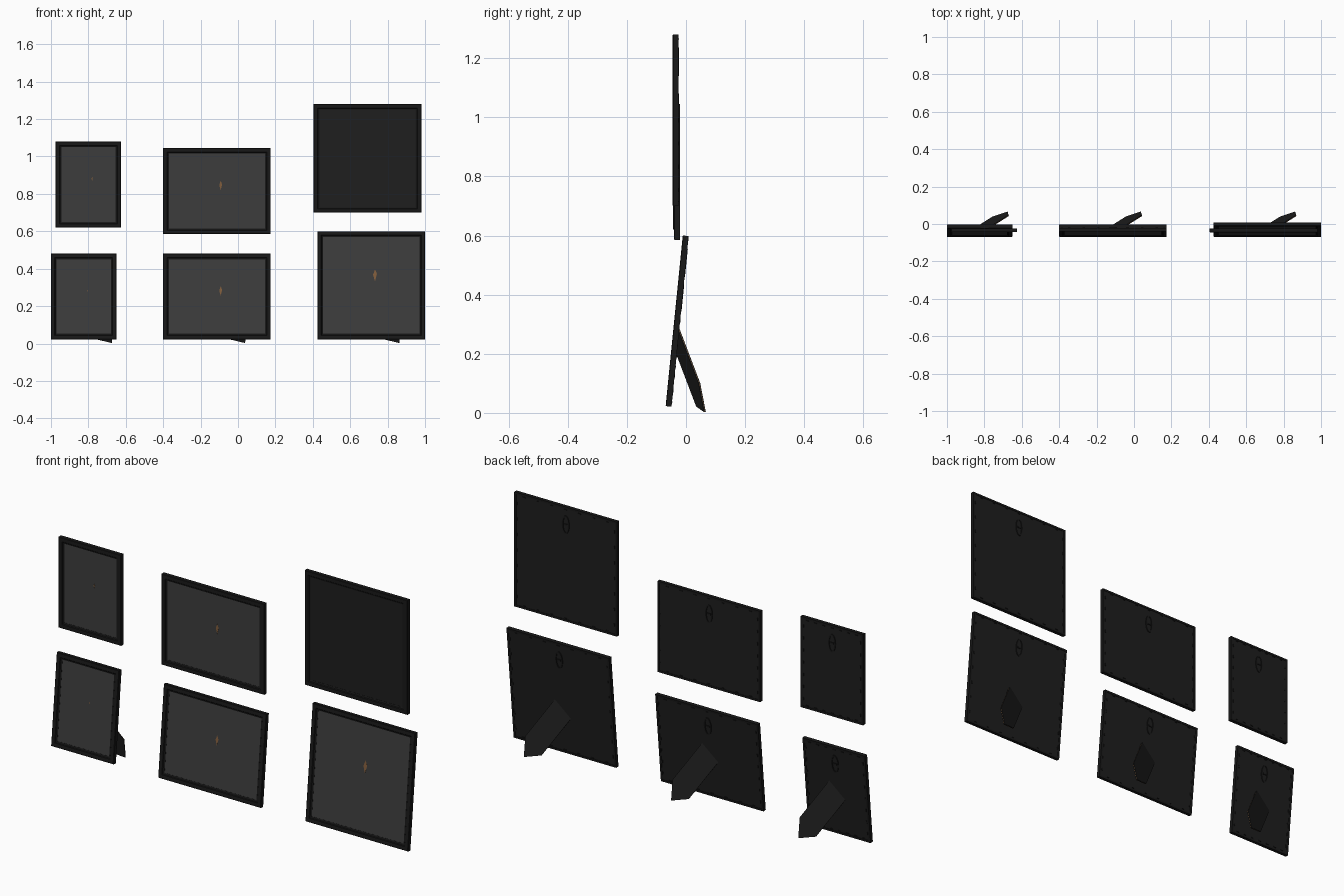
import bpy, bmesh, math
from mathutils import Matrix, Vector

if "Cube" in bpy.data.objects:
    bpy.data.objects.remove(bpy.data.objects["Cube"])


def mat(name, rgb):
    m = bpy.data.materials.new(name)
    m.diffuse_color = (*rgb, 1)
    m.use_nodes = True
    m.node_tree.nodes["Principled BSDF"].inputs["Base Color"].default_value = m.diffuse_color
    return m


BLACK = mat("frame black", (0.0095, 0.0095, 0.0095))
BOARD = mat("backing charcoal", (0.013, 0.013, 0.013))
GREY = mat("pane grey", (0.046, 0.046, 0.046))
BROWN = mat("cardboard brown", (0.22, 0.11, 0.045))


def finish(name, bm, material, matrix):
    bmesh.ops.recalc_face_normals(bm, faces=bm.faces)
    me = bpy.data.meshes.new(name)
    bm.to_mesh(me)
    bm.free()
    me.materials.append(material)
    ob = bpy.data.objects.new(name, me)
    bpy.context.collection.objects.link(ob)
    ob.matrix_world = matrix
    return ob


def add_box(bm, centre, size):
    bmesh.ops.create_cube(bm, size=1, matrix=Matrix.Translation(centre) @ Matrix.Diagonal((*size, 1)))


def add_prism(bm, points, offset):
    """Solid between a polygon and its copy moved by offset."""
    a = [bm.verts.new(p) for p in points]
    b = [bm.verts.new(Vector(p) + offset) for p in points]
    bm.faces.new(a)
    bm.faces.new(b[::-1])
    n = len(a)
    for i in range(n):
        bm.faces.new((a[i], a[(i + 1) % n], b[(i + 1) % n], b[i]))


# moulding section: (inset from outer edge, depth)
PROFILE = [(0, .010), (0, -.008), (.002, -.010), (.020, -.010), (.023, -.006),
           (.030, -.004), (.030, .005), (.010, .005), (.010, .010)]


def moulding(w, h):
    bm = bmesh.new()
    rings = []
    for inset, y in PROFILE:
        a, b = w / 2 - inset, h / 2 - inset
        rings.append([bm.verts.new((sx * a, y, sz * b))
                      for sx, sz in ((-1, -1), (1, -1), (1, 1), (-1, 1))])
    for k, r in enumerate(rings):
        s = rings[(k + 1) % len(rings)]
        for i in range(4):
            j = (i + 1) % 4
            bm.faces.new((r[i], r[j], s[j], s[i]))
    return bm


def hanger(h):
    """Flat oval hanging ring on the back."""
    bm = bmesh.new()
    n, zc = 20, h / 2 - .09
    rings = []
    for k, y in ((1, .007), (1, .0115), (.65, .0115), (.65, .007)):
        rings.append([bm.verts.new((.021 * k * math.cos(t), y, zc + (.046 - .021 * (1 - k)) * math.sin(t)))
                      for t in [2 * math.pi * i / n for i in range(n)]])
    for k in range(4):
        r, s = rings[k], rings[(k + 1) % 4]
        for i in range(n):
            j = (i + 1) % n
            bm.faces.new((r[i], r[j], s[j], s[i]))
    add_box(bm, (0, .009, zc), (.022, .005, .008))
    return bm


def tabs(w, h):
    """Small bent tabs holding the backing board."""
    bm = bmesh.new()
    for s in (-1, 1):
        for i in range(7):
            t = (i + .5) / 7 - .5
            add_box(bm, (t * (w - .03), .009, s * (h / 2 - .015)), (.014, .004, .004))
            add_box(bm, (s * (w / 2 - .015), .009, t * (h - .03)), (.004, .004, .014))
    return bm


def picture_frame(label, cx, w, h, cy, cz, tilt, pane, mark):
    M = Matrix.Translation((cx, cy, cz)) @ Matrix.Rotation(-tilt, 4, 'X')
    finish(label + "_moulding", moulding(w, h), BLACK, M)
    bm = bmesh.new()
    add_box(bm, (0, -.001, 0), (w - .058, .004, h - .058))
    finish(label + "_pane", bm, pane, M)
    bm = bmesh.new()
    add_box(bm, (0, .005, 0), (w - .018, .006, h - .018))
    finish(label + "_backing", bm, BOARD, M)
    finish(label + "_hanger", hanger(h), BLACK, M)
    finish(label + "_tabs", tabs(w, h), BLACK, M)
    if mark:
        # brown sliver showing through the pane
        bm = bmesh.new()
        s, z0 = mark, .03 + .3 * max(0, h - .5)
        add_prism(bm, [(.02 + dx * s, -.0034, z0 + dz * s) for dx, dz in
                       ((0, .5), (.16, .12), (0, -.5), (-.16, .05))], Vector((0, .001, 0)))
        finish(label + "_sliver", bm, BROWN, M)


def easel(label, cx):
    """Slanted strut with a pointed foot: dark skins around a cardboard core."""
    outline = [(.04, .29), (.155, .10), (.15, .003), (.07, .022), (-.05, .22)]
    pts = [Vector((cx + x, -.027 + .286 * (x - .04) + .208 * (.29 - z), z)) for x, z in outline]
    n = (pts[1] - pts[0]).cross(pts[4] - pts[0]).normalized()
    for part, start, thick, m in (("front_skin", -.003, .0024, BOARD),
                                  ("core", -.0006, .0012, BROWN),
                                  ("rear_skin", .0006, .0024, BOARD)):
        bm = bmesh.new()
        add_prism(bm, [p + n * start for p in pts], n * thick)
        finish(label + "_stand_" + part, bm, m, Matrix())


# hung frames
picture_frame("hung_small", -.80, .35, .46, -.034, .85, 0, GREY, .022)
picture_frame("hung_medium", -.1125, .575, .46, -.031, .815, 0, GREY, .05)
picture_frame("hung_square", .6925, .575, .58, -.035, .99, 0, BOARD, 0)

# leaning frames with stands
for label, cx, w, h, mark in (("standing_small", -.825, .35, .46, .012),
                              ("standing_medium", -.1125, .575, .46, .05),
                              ("standing_square", .7125, .575, .58, .065)):
    picture_frame(label, cx, w, h, -.059 + .05 * h, .022 + h * .4975, .1, GREY, mark)
    easel(label, cx)
